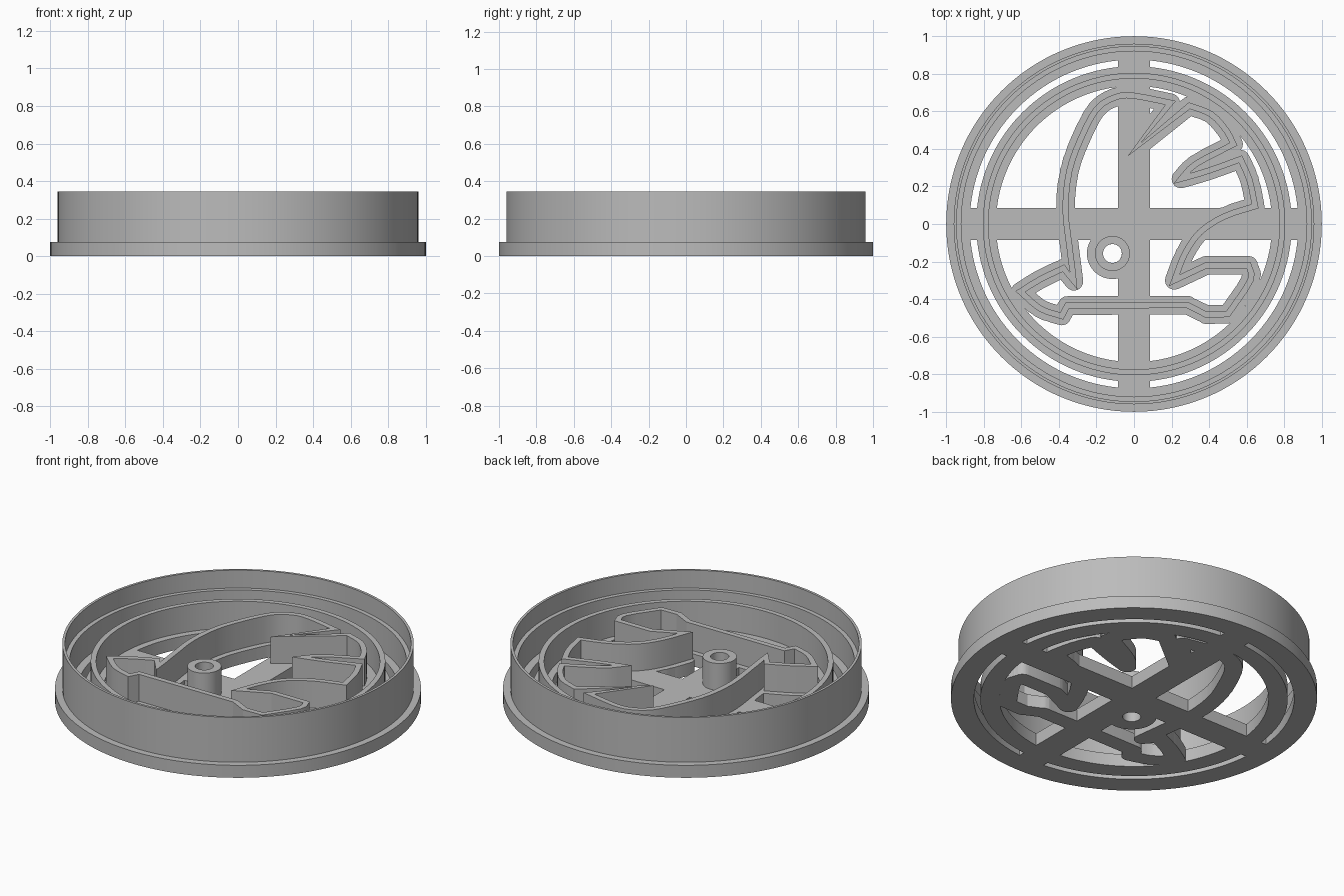
import bpy, bmesh, math
from mathutils import Vector
from mathutils.geometry import delaunay_2d_cdt

old = bpy.data.objects.get("Cube")
if old:
    bpy.data.objects.remove(old, do_unlink=True)

BASE, MID, TOP = 0.075, 0.237, 0.345      # heights of plate, stamp and cutting edge
HALF_WALL, HALF_FOOT = 0.016, 0.05        # half widths of the stamp line and its foot
HALF_BAR = 0.085
EYE = Vector((-.115, -.157))

grey = bpy.data.materials.new("plain grey")
grey.use_nodes = True
grey.diffuse_color = (0.5, 0.5, 0.5, 1)
grey.node_tree.nodes["Principled BSDF"].inputs["Base Color"].default_value = (0.5, 0.5, 0.5, 1)


def finish(bm, name):
    bmesh.ops.recalc_face_normals(bm, faces=bm.faces)
    mesh = bpy.data.meshes.new(name)
    bm.to_mesh(mesh)
    bm.free()
    mesh.materials.append(grey)
    ob = bpy.data.objects.new(name, mesh)
    bpy.context.collection.objects.link(ob)
    bpy.ops.object.select_all(action='DESELECT')
    ob.select_set(True)
    bpy.context.view_layer.objects.active = ob
    bpy.ops.object.shade_smooth_by_angle(angle=math.radians(25))


def arc(centre, r, start, sweep, n):
    return [centre + Vector((r * math.cos(start + sweep * i / n), r * math.sin(start + sweep * i / n)))
            for i in range(n)]


def lathe(name, profile, centre=Vector((0, 0)), n=128):
    """Closed (radius, height) profile turned around a vertical axis."""
    bm = bmesh.new()
    loops = [[bm.verts.new((p.x, p.y, z)) for p in arc(centre, r, 0, math.tau, n)]
             for r, z in profile]
    for a, b in zip(loops, loops[1:] + loops[:1]):
        for i in range(n):
            bm.faces.new((a[i - 1], a[i], b[i], b[i - 1]))
    finish(bm, name)


def spline(points, steps=3):
    """Smooth run through the points, without its last point."""
    p = [Vector(v) for v in points]
    if len(p) == 2:
        return p[:1]
    p = [2 * p[0] - p[1]] + p + [2 * p[-1] - p[-2]]
    out = []
    for a, b, c, d in zip(p, p[1:], p[2:], p[3:]):
        for s in range(steps):
            t = s / steps
            out.append(0.5 * (2 * b + (c - a) * t + (2 * a - 5 * b + 4 * c - d) * t * t
                              + (3 * b - a - 3 * c + d) * t ** 3))
    return out


def offset(points, dist):
    """Mitred parallel of a closed line."""
    out = []
    for i, p in enumerate(points):
        u = (p - points[i - 1]).normalized()
        v = (points[(i + 1) % len(points)] - p).normalized()
        a, b = Vector((-u.y, u.x)), Vector((-v.y, v.x))
        m = (a + b).normalized()
        out.append(p + m * dist / max(m.dot(a), 0.33))
    return out


# Stamp outline: smooth runs that meet at sharp corners
runs = [
    [(-.32, -.305), (-.345, -.11), (-.365, .08), (-.345, .28), (-.285, .45), (-.2, .61),
     (-.1, .675), (0, .683), (.195, .645)],
    [(.195, .645), (0, .395)],
    [(0, .395), (.295, .63)],
    [(.295, .63), (.41, .585), (.49, .5), (.53, .425)],
    [(.53, .425), (.33, .32), (.25, .24)],
    [(.25, .24), (.4, .285), (.567, .345)],
    [(.567, .345), (.615, .235), (.645, .095)],
    [(.645, .095), (.48, .04), (.35, -.045), (.27, -.16), (.215, -.3)],
    [(.215, -.3), (.385, -.22)],
    [(.385, -.22), (.61, -.22)],
    [(.61, -.22), (.62, -.3), (.5, -.48)],
    [(.5, -.48), (.385, -.483)],
    [(.385, -.483), (.285, -.432)],
    [(.285, -.432), (-.355, -.434)],
    [(-.355, -.434), (-.385, -.49)],
    [(-.385, -.49), (-.5, -.45), (-.605, -.36)],
    [(-.605, -.36), (-.5, -.295), (-.375, -.235)],
    [(-.375, -.235), (-.32, -.305)],
]
line = [p for run in runs for p in spline(run)]
segments = list(zip(line, line[1:] + line[:1]))


def near_line(c):
    """True where a point lies on the foot of the stamp line."""
    for p, q in segments:
        d = q - p
        t = min(max((c - p).dot(d) / d.length_squared, 0), 1)
        if (p + d * t - c).length < HALF_FOOT - .0008:
            return True
    return False


def solid(c):
    """True where the base plate has material."""
    r, e = c.length, (c - EYE).length
    if e < .05:
        return False
    return (r > .875 or .735 < r < .84 or e < .136
            or min(abs(c.x), abs(c.y)) < HALF_BAR or near_line(c))


# Base plate: flange, inner ring, cross bars and feet, cut from one flat sheet
origin = Vector((0, 0))
outlines = [arc(origin, r, 0, math.tau, 128) for r in (1, .875, .84, .735)]
outlines += [arc(EYE, r, 0, math.tau, 48) for r in (.136, .05)]
for w, h in ((.9, HALF_BAR), (HALF_BAR, .9)):
    outlines.append([Vector(v) for v in ((-w, -h), (w, -h), (w, h), (-w, h))])
for p, q in segments:
    a = math.atan2(q.y - p.y, q.x - p.x)
    ends = []
    for centre, start in ((q, a - math.pi / 2), (p, a + math.pi / 2)):
        ends += arc(centre, HALF_FOOT, start, math.pi, 8)
        ends.append(centre + Vector((math.cos(start), math.sin(start))) * -HALF_FOOT)
    outlines.append(ends)

points, edges = [], []
for loop in outlines:
    first, count = len(points), len(loop)
    points += loop
    edges += [(first + i, first + (i + 1) % count) for i in range(count)]
sheet, _, triangles, *_ = delaunay_2d_cdt(points, edges, [], 0, 1e-5, False)

bm = bmesh.new()
verts = [bm.verts.new((v.x, v.y, 0)) for v in sheet]
for tri in triangles:
    if solid(sum((sheet[i] for i in tri), Vector((0, 0))) / 3):
        bm.faces.new([verts[i] for i in tri])
bmesh.ops.delete(bm, geom=[v for v in verts if not v.link_faces], context='VERTS')
raised = bmesh.ops.extrude_face_region(bm, geom=bm.faces[:], use_keep_orig=True)["geom"]
bmesh.ops.translate(bm, verts=[g for g in raised if isinstance(g, bmesh.types.BMVert)],
                    vec=(0, 0, BASE))
finish(bm, "base_plate")

# Outer cutting wall with a thin upper edge
lathe("outer_wall", [(.92, BASE), (.96, BASE), (.96, TOP), (.945, TOP), (.945, MID), (.92, MID)])

# Inner ring wall and round post with a hole
for name, r0, r1, centre in (("inner_ring_wall", .775, .805, origin), ("round_post", .05, .093, EYE)):
    lathe(name, [(r0, BASE), (r1, BASE), (r1, MID), (r0, MID)], centre)

# Stamp wall along the outline
bm = bmesh.new()
sides = [offset(line, d) for d in (HALF_WALL, -HALF_WALL)]
columns = [[bm.verts.new((p.x, p.y, z)) for p, z in ((a, BASE), (b, BASE), (b, MID), (a, MID))]
           for a, b in zip(*sides)]
for c, d in zip(columns, columns[1:] + columns[:1]):
    for j in range(4):
        bm.faces.new((c[j - 1], d[j - 1], d[j], c[j]))
finish(bm, "stamp_wall")
